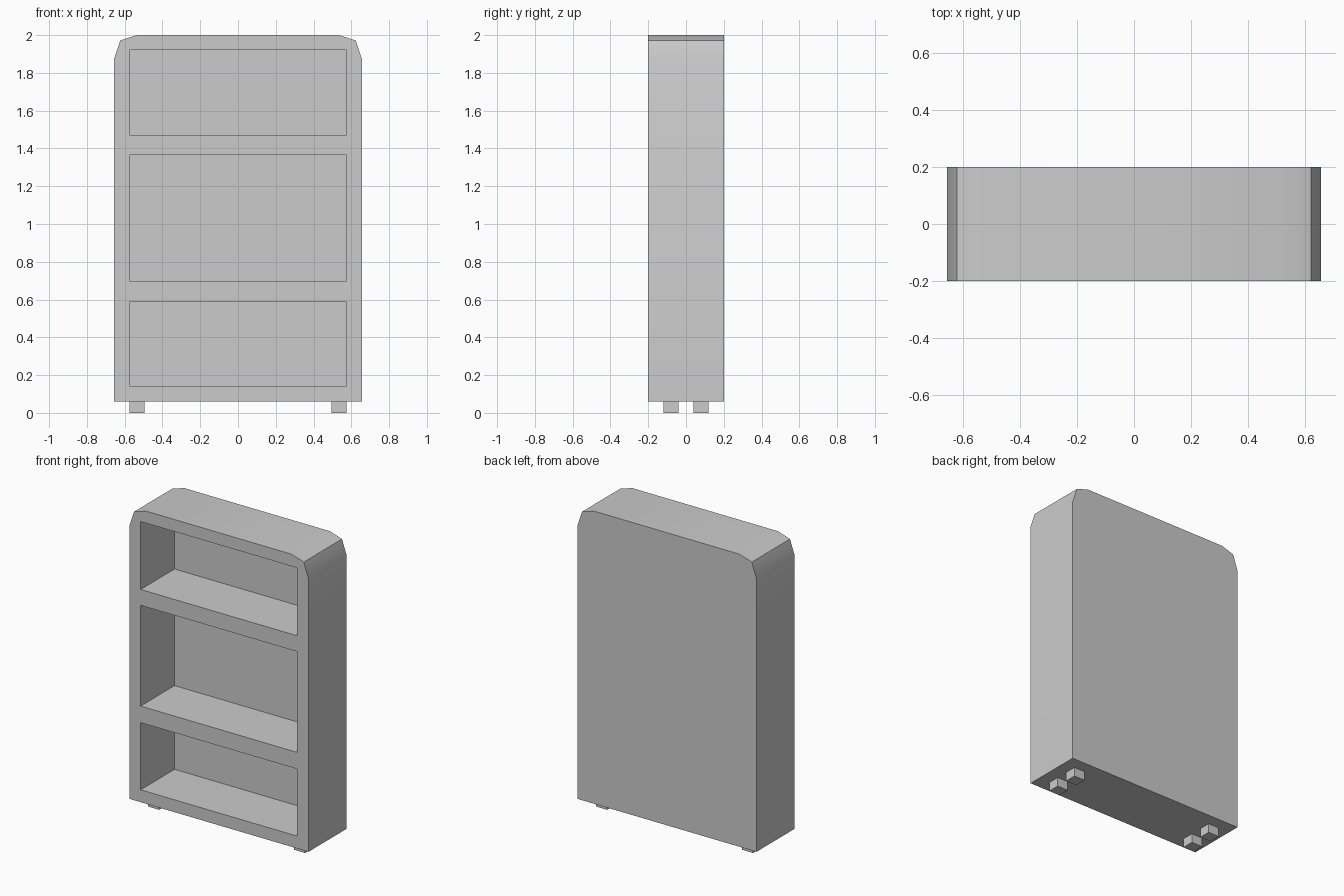
import bpy, bmesh

if "Cube" in bpy.data.objects:
    bpy.data.objects.remove(bpy.data.objects["Cube"])

def mesh_object(name, bm):
    bmesh.ops.recalc_face_normals(bm, faces=bm.faces)
    me = bpy.data.meshes.new(name)
    bm.to_mesh(me)
    bm.free()
    ob = bpy.data.objects.new(name, me)
    bpy.context.collection.objects.link(ob)
    return ob

def add_box(bm, x0, x1, y0, y1, z0, z1):
    verts = bmesh.ops.create_cube(bm, size=1)["verts"]
    for v in verts:
        v.co = (x1 if v.co.x > 0 else x0,
                y1 if v.co.y > 0 else y0,
                z1 if v.co.z > 0 else z0)

# Cabinet: mirrored front profile with faceted top corners, extruded in depth
right = [(0.657, 0.06), (0.657, 1.87), (0.623, 1.972), (0.535, 2.0)]
profile = right + [(-x, z) for x, z in reversed(right)]
bm = bmesh.new()
face = bm.faces.new([bm.verts.new((x, -0.2, z)) for x, z in profile])
ext = bmesh.ops.extrude_face_region(bm, geom=[face])["geom"]
bmesh.ops.translate(bm, vec=(0, 0.4, 0),
                    verts=[g for g in ext if isinstance(g, bmesh.types.BMVert)])
cabinet = mesh_object("cabinet", bm)

# Three shelf openings, open to the front
bm = bmesh.new()
for z0, z1 in [(0.142, 0.587), (0.697, 1.365), (1.47, 1.92)]:
    add_box(bm, -0.574, 0.574, -0.3, 0.155, z0, z1)
cutter = mesh_object("shelf_openings", bm)
cutter.hide_render = True

mod = cabinet.modifiers.new("openings", "BOOLEAN")
mod.object = cutter
mod.operation = "DIFFERENCE"
mod.solver = "EXACT"
bpy.context.view_layer.objects.active = cabinet
cabinet.select_set(True)
bpy.ops.object.modifier_apply(modifier=mod.name)
bpy.data.objects.remove(cutter)
bpy.ops.object.shade_smooth_by_angle(angle=0.52)

# Four short square feet
for side, sx in (("left", -1), ("right", 1)):
    for end, sy in (("front", -1), ("back", 1)):
        bm = bmesh.new()
        cx, cy = sx * 0.535, sy * 0.08
        add_box(bm, cx - 0.04, cx + 0.04, cy - 0.04, cy + 0.04, 0, 0.06)
        mesh_object(f"{end}_{side}_foot", bm)
